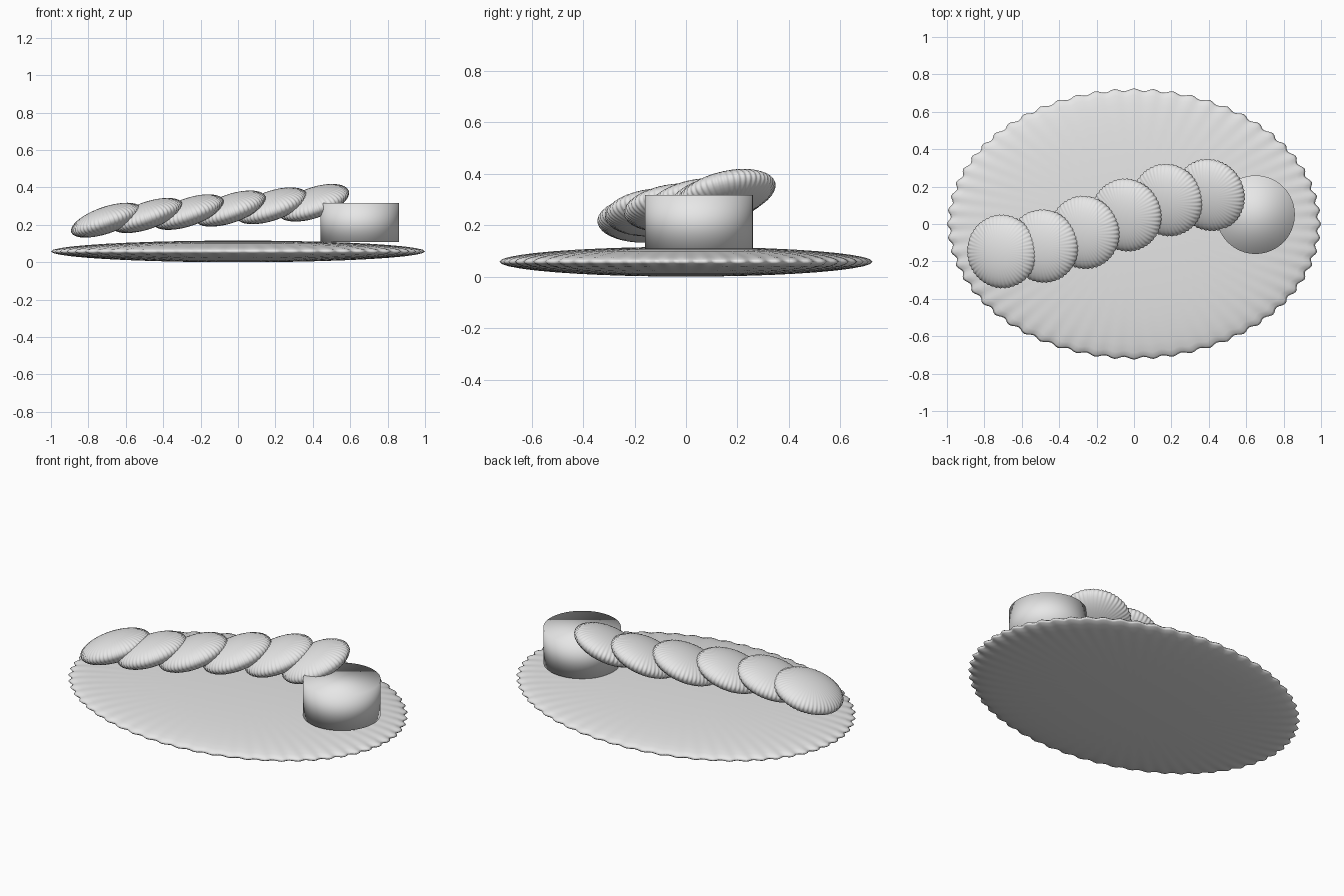
import bpy, bmesh, math
from mathutils import Matrix, Euler

cube = bpy.data.objects.get("Cube")
if cube:
    bpy.data.objects.remove(cube, do_unlink=True)

gray = bpy.data.materials.new("plain_gray")
gray.use_nodes = True
gray.diffuse_color = (0.8, 0.8, 0.8, 1)
gray.node_tree.nodes["Principled BSDF"].inputs["Base Color"].default_value = (0.8, 0.8, 0.8, 1)


def finish(name, bm):
    mesh = bpy.data.meshes.new(name)
    bm.to_mesh(mesh)
    bm.free()
    mesh.materials.append(gray)
    for p in mesh.polygons:
        p.use_smooth = True
    ob = bpy.data.objects.new(name, mesh)
    bpy.context.collection.objects.link(ob)
    return ob


def fluted_disc(name, center, radii, tilt=(0, 0), flutes=60, depth=0.012):
    """Flattened sphere with pleats that fade out towards the poles."""
    bm = bmesh.new()
    bmesh.ops.create_uvsphere(bm, u_segments=flutes * 6, v_segments=20, radius=1)
    for v in bm.verts:
        r = math.hypot(v.co.x, v.co.y)
        wave = 1 - depth + depth * math.cos(flutes * math.atan2(v.co.y, v.co.x)) * r ** 2
        v.co.x *= wave
        v.co.y *= wave
    rot = Euler((math.radians(tilt[0]), math.radians(tilt[1]), 0)).to_matrix().to_4x4()
    bm.transform(Matrix.Translation(center) @ rot @ Matrix.Diagonal((*radii, 1)))
    return finish(name, bm)


# Oval pleated plate
fluted_disc("plate", (0, 0, 0.058), (1, 0.725, 0.058), depth=0.01)

# Row of overlapping pleated dumplings, each leaning up towards +x
row = [(-0.705, -0.147, 0.225), (-0.485, -0.118, 0.25), (-0.265, -0.045, 0.268),
       (-0.04, 0.048, 0.287), (0.18, 0.128, 0.302), (0.405, 0.155, 0.318)]
for i, center in enumerate(row):
    fluted_disc(f"dumpling_{i + 1}", center, (0.198, 0.198, 0.071),
                tilt=(3 + 2 * i, -19), flutes=50)

# Sauce cup
bm = bmesh.new()
bmesh.ops.create_cone(bm, cap_ends=True, segments=64, radius1=0.21, radius2=0.21, depth=0.21)
bm.transform(Matrix.Translation((0.65, 0.05, 0.212)))
finish("sauce_cup", bm)
